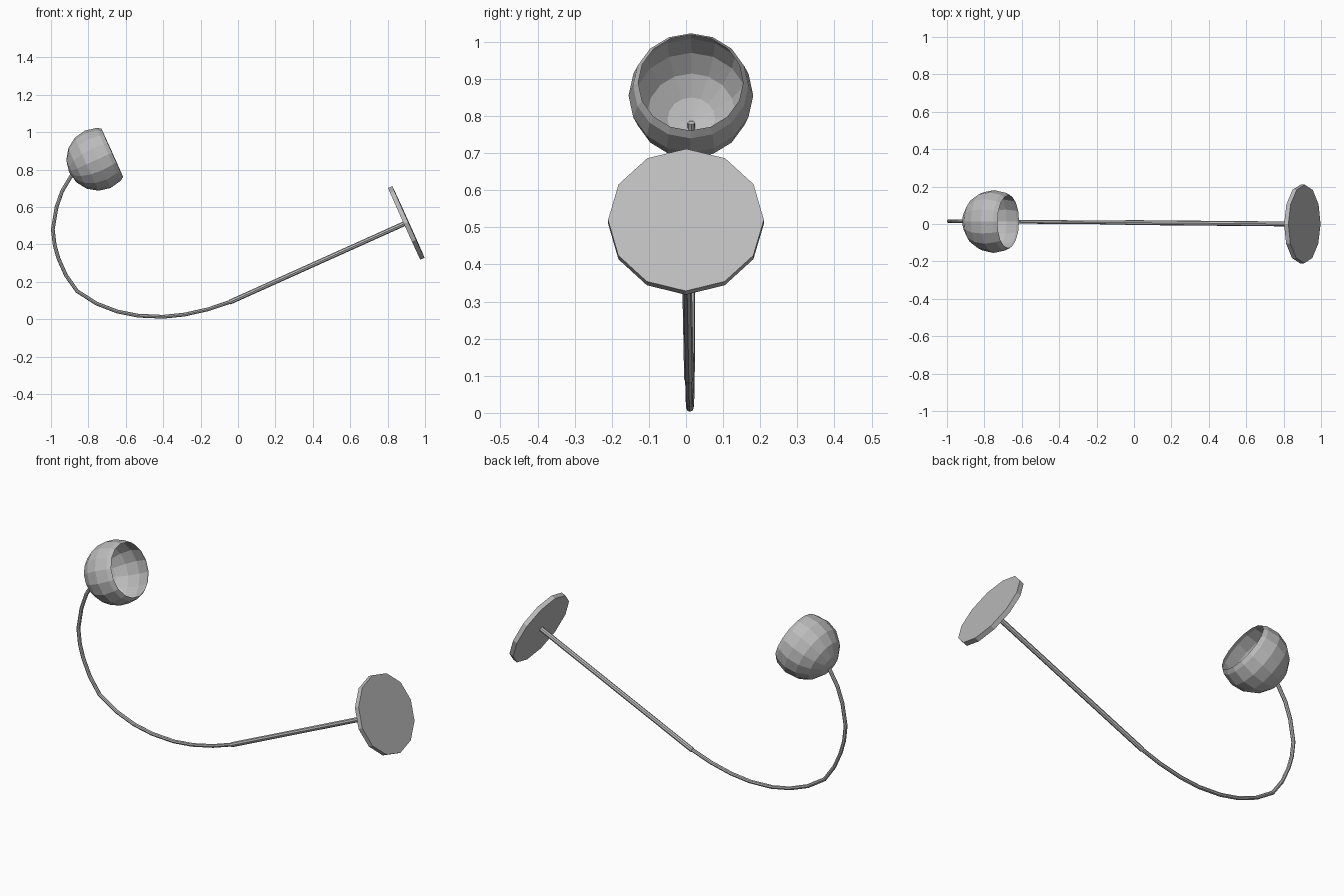
import bpy
import bmesh
from mathutils import Vector

if "Cube" in bpy.data.objects:
    bpy.data.objects.remove(bpy.data.objects["Cube"])

grey = bpy.data.materials.new("grey metal")
grey.use_nodes = True
colour = (0.5, 0.5, 0.5, 1)
grey.diffuse_color = colour
grey.node_tree.nodes["Principled BSDF"].inputs["Base Color"].default_value = colour

AXIS = Vector((0.912, -0.008, 0.41)).normalized()  # shared axis of base, pole and shade


def on_plane(x, z):
    """Point on the slightly turned plane that holds the lamp."""
    return Vector((x, (0.9 - x) * 0.008, z))


def add_part(name, bm, centre):
    """Turn a bmesh built along z onto the lamp axis and place it."""
    mesh = bpy.data.meshes.new(name)
    bm.to_mesh(mesh)
    bm.free()
    mesh.materials.append(grey)
    part = bpy.data.objects.new(name, mesh)
    part.rotation_euler = AXIS.to_track_quat('Z', 'Y').to_euler()
    part.location = centre
    bpy.context.collection.objects.link(part)
    return part


def add_cylinder(name, centre, radius, length, sides):
    bm = bmesh.new()
    bmesh.ops.create_cone(bm, cap_ends=True, segments=sides, radius1=radius,
                          radius2=radius, depth=length)
    return add_part(name, bm, centre)


# Round base plate and straight pole
base_centre = on_plane(0.9, 0.515)
add_cylinder("base_plate", base_centre, 0.21, 0.025, 12)
pole_start, pole_end = on_plane(-0.045, 0.092), on_plane(0.895, 0.512)
add_cylinder("pole", (pole_start + pole_end) / 2, 0.013,
             (pole_end - pole_start).length, 8)

# Open shade: a faceted sphere cut above its equator
bm = bmesh.new()
bmesh.ops.create_uvsphere(bm, u_segments=16, v_segments=8, radius=0.168)
bmesh.ops.bisect_plane(bm, geom=bm.verts[:] + bm.edges[:] + bm.faces[:],
                       plane_co=(0, 0, 0.085), plane_no=(0, 0, 1), clear_outer=True)
add_part("lamp_shade", bm, on_plane(-0.75, 0.855))

# Curved neck from the pole round to the shade
path = [(-0.02, 0.1), (-0.16, 0.053), (-0.285, 0.025), (-0.4, 0.013), (-0.535, 0.019),
        (-0.645, 0.041), (-0.757, 0.084), (-0.86, 0.15), (-0.92, 0.235), (-0.96, 0.325),
        (-0.98, 0.395), (-0.99, 0.48), (-0.97, 0.6), (-0.94, 0.685), (-0.882, 0.782)]
curve = bpy.data.curves.new("curved_neck", 'CURVE')
curve.dimensions = '3D'
curve.bevel_depth = 0.01
curve.bevel_resolution = 2
curve.use_fill_caps = True
spline = curve.splines.new('POLY')
spline.points.add(len(path) - 1)
for point, (x, z) in zip(spline.points, path):
    point.co = (*on_plane(x, z), 1)
spline.use_smooth = False
curve.materials.append(grey)
bpy.context.collection.objects.link(bpy.data.objects.new("curved_neck", curve))
